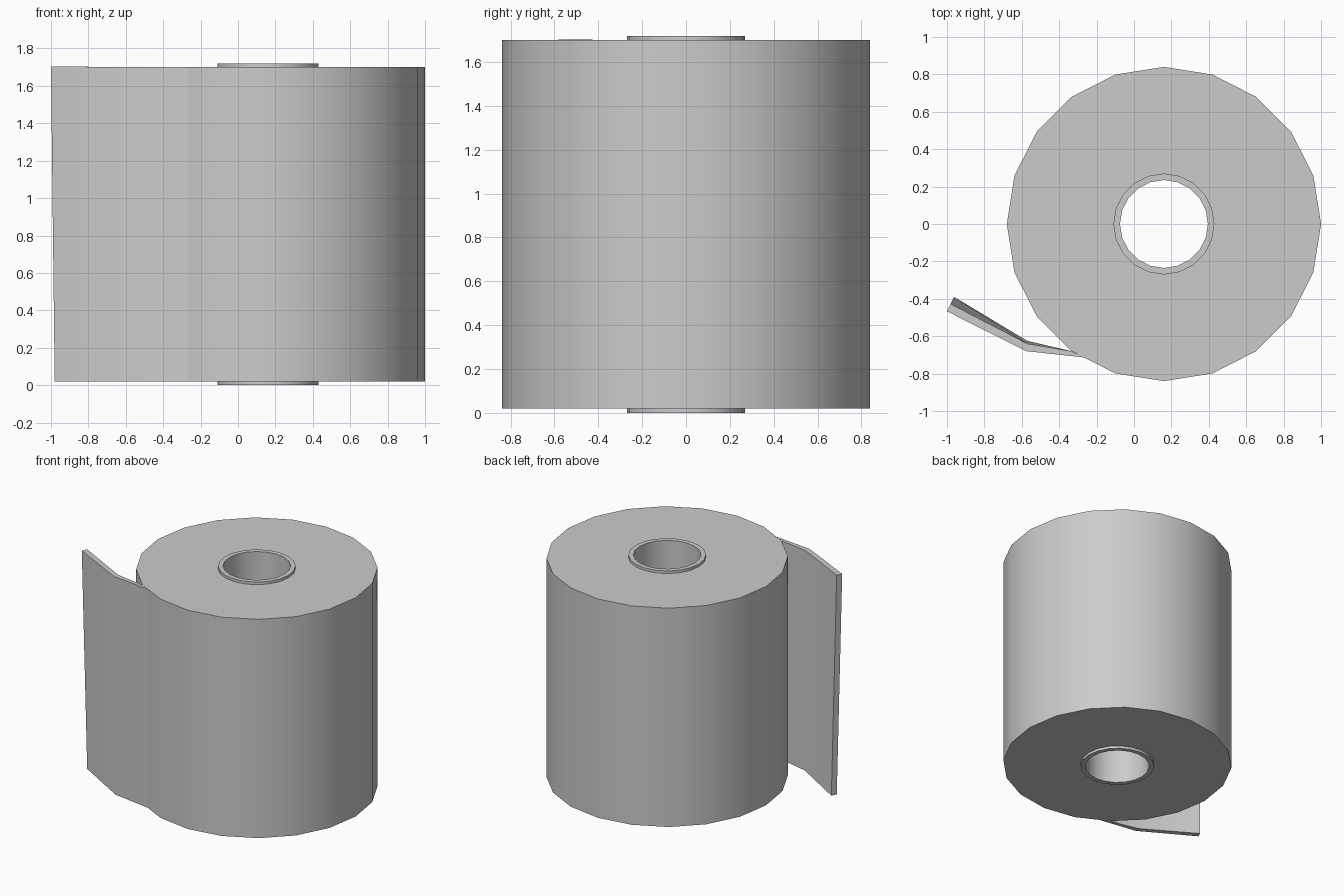
import bpy, bmesh
from math import cos, sin, tau

if "Cube" in bpy.data.objects:
    bpy.data.objects.remove(bpy.data.objects["Cube"])

CX, SIDES = 0.16, 20


def finish(name, bm):
    bmesh.ops.recalc_face_normals(bm, faces=bm.faces)
    mesh = bpy.data.meshes.new(name)
    bm.to_mesh(mesh)
    bm.free()
    ob = bpy.data.objects.new(name, mesh)
    bpy.context.collection.objects.link(ob)
    bpy.ops.object.select_all(action='DESELECT')
    bpy.context.view_layer.objects.active = ob
    ob.select_set(True)
    bpy.ops.object.shade_smooth_by_angle(angle=0.5)
    return ob


def tube(name, r_out, r_in, z0, z1):
    """Hollow cylinder: a rectangular section swept round the roll axis."""
    bm = bmesh.new()
    section = [(r_out, z0), (r_out, z1), (r_in, z1), (r_in, z0)]
    rings = [[bm.verts.new((CX + r * cos(tau * i / SIDES), r * sin(tau * i / SIDES), z))
              for r, z in section] for i in range(SIDES)]
    for i in range(SIDES):
        a, b = rings[i], rings[(i + 1) % SIDES]
        for j in range(4):
            k = (j + 1) % 4
            bm.faces.new((a[j], b[j], b[k], a[k]))
    return finish(name, bm)


# Wound paper and the cardboard core that sticks out at both ends
tube("paper_roll", 0.84, 0.27, 0.02, 1.70)
tube("cardboard_core", 0.27, 0.235, 0.0, 1.72)

# Loose sheet end: (outer, inner) pairs from the roll to the free edge,
# slightly twisted between bottom and top
bottom = [((-0.27, -0.713), (-0.334, -0.68)),
          ((-0.575, -0.665), (-0.57, -0.625)),
          ((-0.98, -0.43), (-0.962, -0.39))]
top = [((-0.27, -0.713), (-0.334, -0.68)),
       ((-0.575, -0.68), (-0.57, -0.64)),
       ((-1.0, -0.467), (-0.981, -0.427))]
bm = bmesh.new()
loops = []
for (bo, bi), (to, ti), z in zip(bottom, top, (1.70, 1.70, 1.704)):
    loops.append([bm.verts.new(p) for p in
                  ((*bo, 0.02), (*to, z), (*ti, z), (*bi, 0.02))])
for a, b in zip(loops, loops[1:]):
    for j in range(4):
        k = (j + 1) % 4
        bm.faces.new((a[j], b[j], b[k], a[k]))
bm.faces.new(loops[-1])
finish("loose_sheet", bm)
